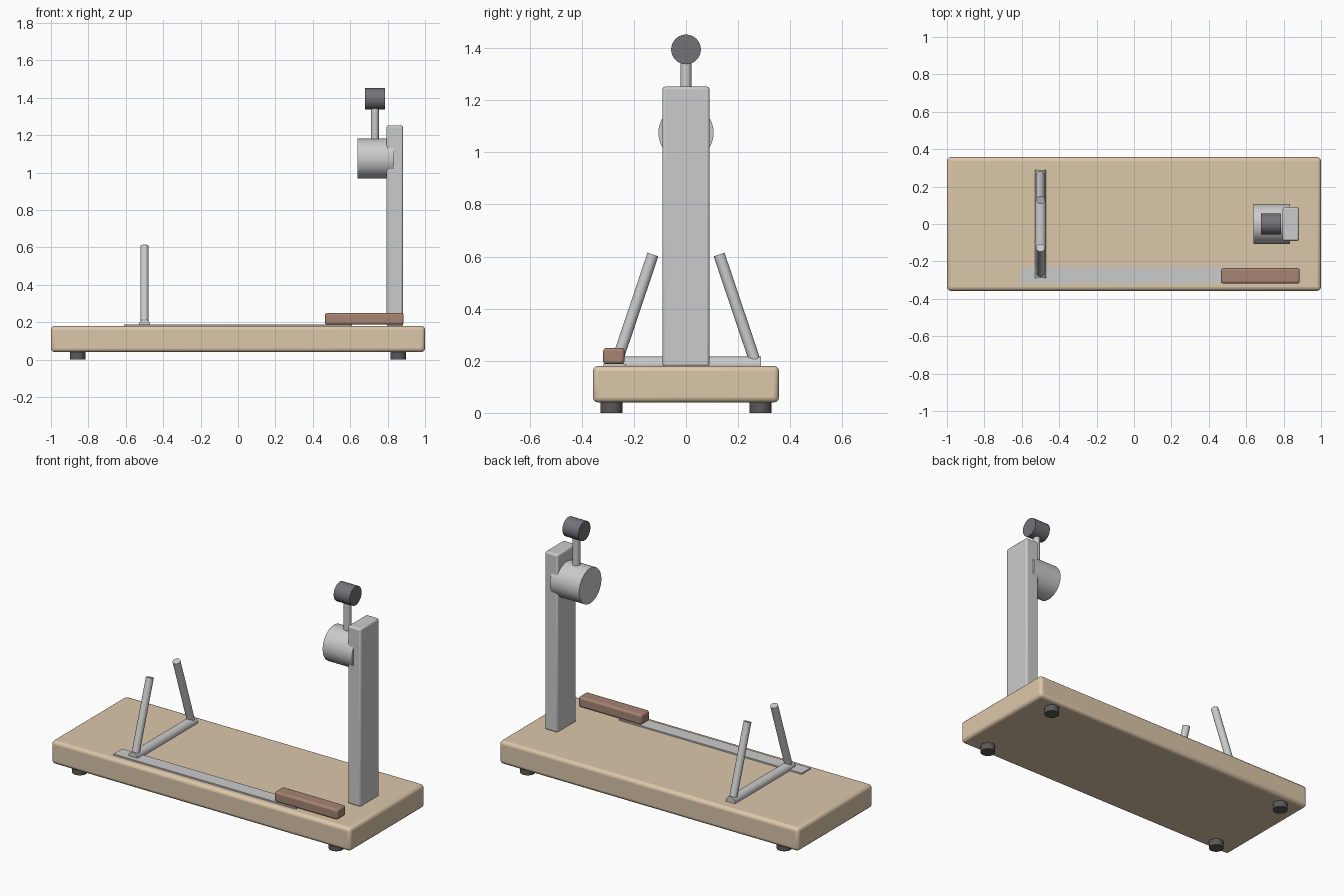
import bpy, math
from mathutils import Vector

if "Cube" in bpy.data.objects:
    bpy.data.objects.remove(bpy.data.objects["Cube"])


def material(name, rgb):
    m = bpy.data.materials.new(name)
    m.diffuse_color = (*rgb, 1)
    m.use_nodes = True
    m.node_tree.nodes["Principled BSDF"].inputs["Base Color"].default_value = m.diffuse_color
    return m


wood = material("tan_wood", (0.72, 0.57, 0.40))
dark_wood = material("brown_wood", (0.38, 0.23, 0.17))
rubber = material("black_rubber", (0.10, 0.10, 0.10))
knob = material("dark_knob", (0.17, 0.17, 0.19))


def finish(ob, name, mat):
    ob.name = name
    if mat:
        ob.data.materials.append(mat)
    bpy.ops.object.shade_smooth_by_angle(angle=math.radians(35))
    return ob


def box(name, lo, hi, bevel=0, mat=None):
    lo, hi = Vector(lo), Vector(hi)
    bpy.ops.mesh.primitive_cube_add(size=1, location=(lo + hi) / 2)
    ob = bpy.context.object
    ob.scale = hi - lo
    bpy.ops.object.transform_apply(location=False, rotation=False, scale=True)
    if bevel:
        mod = ob.modifiers.new("rounded_edges", 'BEVEL')
        mod.width = bevel
        mod.segments = 3
    return finish(ob, name, mat)


def rod(name, a, b, radius, mat=None):
    a, b = Vector(a), Vector(b)
    bpy.ops.mesh.primitive_cylinder_add(vertices=48, radius=radius,
                                        depth=(b - a).length, location=(a + b) / 2)
    ob = bpy.context.object
    ob.rotation_euler = (b - a).to_track_quat('Z', 'Y').to_euler()
    return finish(ob, name, mat)


# base board on four rubber feet
box("base_board", (-1, -0.357, 0.04), (1, 0.357, 0.18), 0.02, wood)
for sx in (-1, 1):
    for sy in (-1, 1):
        x, y = sx * 0.857, sy * 0.286
        rod("foot", (x, y, 0), (x, y, 0.045), 0.042, rubber)

# column with drum, stem and knob
box("column", (0.795, -0.09, 0.178), (0.882, 0.09, 1.252), 0.01)
rod("drum", (0.64, 0, 1.075), (0.835, 0, 1.075), 0.106)
rod("stem", (0.732, 0, 1.08), (0.732, 0, 1.39), 0.021)
rod("knob", (0.679, 0, 1.395), (0.786, 0, 1.395), 0.057, knob)

# V-shaped rest: cross bar with two inward-leaning arms
rod("rest_bar", (-0.5, -0.288, 0.186), (-0.5, 0.288, 0.186), 0.03)
for s in (-1, 1):
    rod("rest_arm", (-0.5, s * 0.266, 0.195), (-0.5, s * 0.127, 0.608), 0.022)

# flat rail and wooden grip block
box("rail", (-0.61, -0.317, 0.178), (0.61, -0.233, 0.188))
box("grip_block", (0.465, -0.318, 0.187), (0.886, -0.236, 0.249), 0.012, dark_wood)
